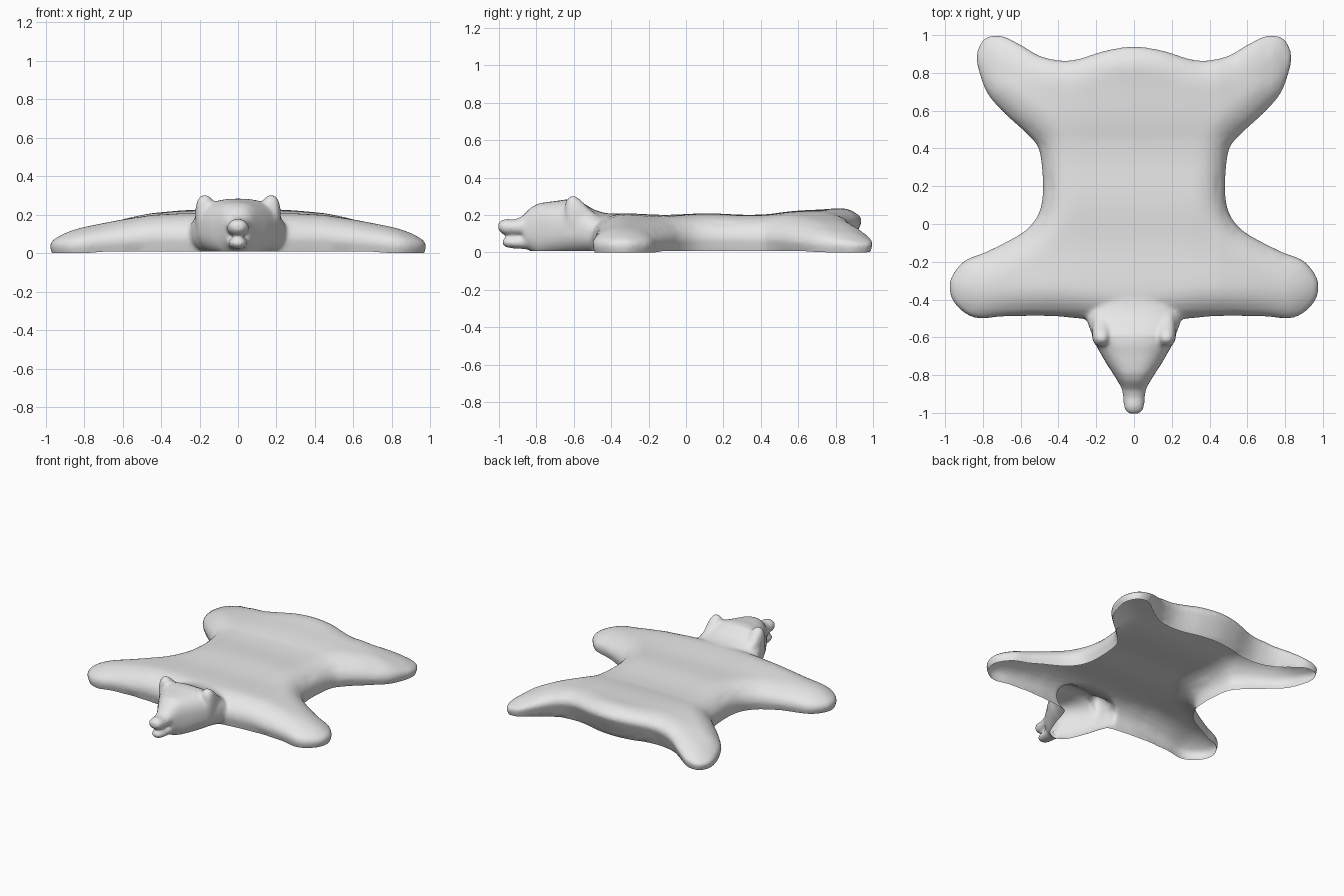
import bpy, bmesh, math
from mathutils import Vector
from mathutils.geometry import delaunay_2d_cdt, intersect_point_line

cube = bpy.data.objects.get("Cube")
if cube:
    bpy.data.objects.remove(cube)

fur = bpy.data.materials.new("grey_fur")
fur.use_nodes = True
GREY = (0.8, 0.8, 0.8, 1)
fur.diffuse_color = GREY
fur.node_tree.nodes["Principled BSDF"].inputs["Base Color"].default_value = GREY

FLOOR = -.02    # solids reach below the open underside
CUT = .008      # height of the open lower edge


def lerp_table(table, t):
    """Linear interpolation through rows of (key, value)."""
    for (ka, a), (kb, b) in zip(table, table[1:]):
        if t <= kb:
            return a + (b - a) * (t - ka) / (kb - ka)
    return table[-1][1]


def clamp(t):
    return min(1, max(0, t))


def make_object(name, bm):
    bmesh.ops.recalc_face_normals(bm, faces=bm.faces)
    mesh = bpy.data.meshes.new(name)
    bm.to_mesh(mesh)
    bm.free()
    mesh.materials.append(fur)
    ob = bpy.data.objects.new(name, mesh)
    bpy.context.collection.objects.link(ob)
    return ob


def catmull(a, b, c, d, t):
    return 0.5 * (2 * b + (c - a) * t + (2 * a - 5 * b + 4 * c - d) * t * t
                  + (3 * b - a - 3 * c + d) * t ** 3)


# Hide outline: left half, from the tail edge round both legs to the neck
half = [(0, .94), (.15, .92), (.33, .868), (.48, .885), (.6, .95), (.7, .997),
        (.79, .985), (.835, .9), (.82, .8), (.77, .68), (.67, .57), (.55, .46),
        (.5, .38), (.483, .2), (.5, .07), (.56, -.02), (.65, -.08), (.78, -.145),
        (.9, -.195), (.972, -.29), (.972, -.38), (.92, -.455), (.83, -.5),
        (.68, -.49), (.45, -.488), (.3, -.5), (0, -.53)]
ctrl = [Vector(p) for p in half + [(-x, y) for x, y in half[-2:0:-1]]]
n = len(ctrl)
outline = [catmull(ctrl[i - 1], ctrl[i], ctrl[(i + 1) % n], ctrl[(i + 2) % n], k / 5)
           for i in range(n) for k in range(5)]
m = len(outline)


def edge_distance(p):
    best = 9
    for i in range(m):
        a, b = outline[i - 1], outline[i]
        t = clamp(intersect_point_line(p, a, b)[1])
        best = min(best, (p - a.lerp(b, t)).length)
    return best


def inside(p):
    hit = False
    for i in range(m):
        a, b = outline[i - 1], outline[i]
        if (a.y > p.y) != (b.y > p.y) and p.x < a.x + (p.y - a.y) * (b.x - a.x) / (b.y - a.y):
            hit = not hit
    return hit


# Fill the outline with a fine triangle mesh
pts = list(outline)
for off in (.006, .018):
    for i in range(m):
        t = (outline[(i + 1) % m] - outline[i - 1]).normalized()
        pts.append(outline[i] + Vector((t.y, -t.x)) * off)
step = .035
for i in range(-28, 29):
    for j in range(-15, 29):
        p = Vector((i * step, j * step))
        if inside(p) and edge_distance(p) > .03:
            pts.append(p)
flat, _, tris, *_ = delaunay_2d_cdt(pts, [], [list(range(m))], 1, 1e-5)

# Crown height across the hide, by distance from the spine
crown = [(0, .205), (.3, .203), (.45, .195), (.6, .172), (.75, .143), (.87, .118), (.97, .1)]
bm = bmesh.new()
top, under = [], []
for p in flat:
    d = edge_distance(p)
    if d < 1e-4:
        d = 0
    ax = abs(p.x)
    tail = clamp((p.y - .45) / .4) * max(0, 1 - (ax / .7) ** 2)
    foot = clamp((ax - .45) / .4)
    rim = .075 - .035 * foot + .09 * tail
    high = lerp_table(crown, ax) + .04 * tail - .08 * clamp((p.y - .72) / .28) * foot
    k = clamp(d / .16)
    z = rim + (high - rim) * math.sqrt(1 - (1 - k) ** 2)
    z += .004 * k * math.sin(p.y * 14)
    u = clamp(d / (.025 + .07 * tail))
    top.append(bm.verts.new((p.x, p.y, z)))
    under.append(top[-1] if d == 0 else
                 bm.verts.new((p.x, p.y, FLOOR + (rim - FLOOR) * (1 - u) ** 1.3)))
for f in tris:
    bm.faces.new([top[i] for i in f])
    if any(under[i] is not top[i] for i in f):
        bm.faces.new([under[i] for i in reversed(f)])
parts = [make_object("hide", bm)]


def loft(name, rows, power=2.4, cx=0, sides=32):
    """Rounded sections along y: (y, half width, bottom, top)."""
    bm = bmesh.new()
    rings = []
    for y, w, lo, hi in rows:
        ring = []
        for i in range(sides):
            a = math.tau * i / sides
            c, s = math.cos(a), math.sin(a)
            ring.append(bm.verts.new((
                cx + w * math.copysign(abs(c) ** (2 / power), c), y,
                (lo + hi) / 2 + (hi - lo) / 2 * math.copysign(abs(s) ** (2 / power), s))))
        rings.append(ring)
    for a, b in zip(rings, rings[1:]):
        for i in range(sides):
            j = (i + 1) % sides
            bm.faces.new((a[i], a[j], b[j], b[i]))
    bm.faces.new(rings[0])
    bm.faces.new(rings[-1])
    parts.append(make_object(name, bm))


# Head, muzzle, jaw and ears
loft("head", [
    (-.22, .15, FLOOR, .185), (-.36, .2, FLOOR, .203), (-.44, .245, FLOOR, .212),
    (-.49, .255, FLOOR, .228), (-.54, .24, FLOOR, .258), (-.59, .22, FLOOR, .284),
    (-.64, .203, FLOOR, .284), (-.69, .175, FLOOR, .276), (-.74, .146, FLOOR, .27),
    (-.79, .113, FLOOR, .262), (-.83, .088, .005, .24), (-.87, .064, .04, .2)], 2.5)
loft("muzzle", [
    (-.78, .09, .07, .24), (-.83, .08, .08, .22), (-.87, .066, .085, .195),
    (-.92, .057, .088, .176), (-.96, .055, .09, .18), (-.985, .048, .1, .174),
    (-1.004, .03, .12, .158)], 2)
loft("jaw", [
    (-.78, .08, .01, .12), (-.87, .055, .018, .09), (-.93, .048, .022, .082),
    (-.96, .042, .026, .08), (-.98, .022, .04, .068)], 2)
for side in (1, -1):
    loft("ear", [
        (-.46, .04, .08, .19), (-.52, .048, .08, .237), (-.56, .05, .08, .278),
        (-.595, .05, .08, .304), (-.62, .046, .1, .302), (-.645, .03, .14, .27)],
        2.6, side * .172)

# Fuse everything into one soft skin
bpy.ops.object.select_all(action='DESELECT')
for ob in parts:
    ob.select_set(True)
bpy.context.view_layer.objects.active = parts[0]
bpy.ops.object.join()
rug = bpy.context.object
rug.name = "animal_skin_rug"
remesh = rug.modifiers.new("fuse", 'REMESH')
remesh.mode = 'VOXEL'
remesh.voxel_size = .011
soften = rug.modifiers.new("soften", 'SMOOTH')
soften.factor = .5
soften.iterations = 8
for name in ("fuse", "soften"):
    bpy.ops.object.modifier_apply(modifier=name)

# Open the hollow underside and let the paws touch the ground
bm = bmesh.new()
bm.from_mesh(rug.data)
bmesh.ops.bisect_plane(bm, geom=bm.verts[:] + bm.edges[:] + bm.faces[:], dist=1e-5,
                       plane_co=(0, 0, CUT), plane_no=(0, 0, 1), clear_inner=True)
for v in bm.verts:
    v.co.z -= CUT * clamp((abs(v.co.x) - .7) / .1) * clamp(1 - v.co.z / .06 + CUT / .06)
bm.to_mesh(rug.data)
bm.free()
bpy.ops.object.shade_smooth()
